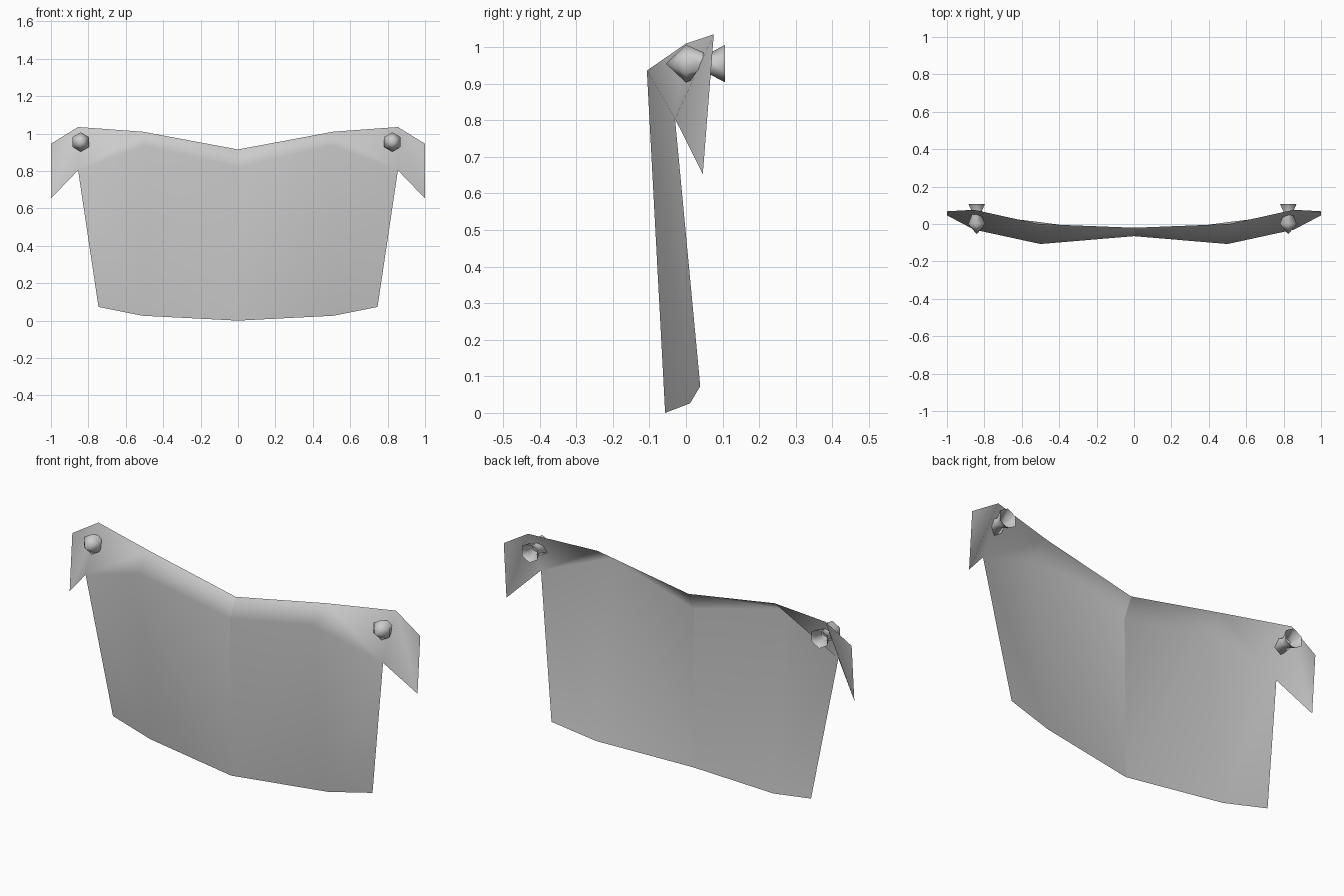
import bpy, bmesh, math

cube = bpy.data.objects.get("Cube")
if cube:
    bpy.data.objects.remove(cube, do_unlink=True)


def make_material(name, rgb):
    mat = bpy.data.materials.new(name)
    mat.use_nodes = True
    mat.diffuse_color = (*rgb, 1)
    mat.node_tree.nodes["Principled BSDF"].inputs["Base Color"].default_value = (*rgb, 1)
    return mat


grey = make_material("plain grey", (0.6, 0.6, 0.6))


def finish(name, bm):
    mesh = bpy.data.meshes.new(name)
    bm.to_mesh(mesh)
    bm.free()
    mesh.materials.append(grey)
    mesh.shade_smooth()
    obj = bpy.data.objects.new(name, mesh)
    bpy.context.collection.objects.link(obj)
    return obj


# Hanging cloth: half the sheet as rows from the centre outwards
top_hem = [(0, -0.02, 0.915), (0.51, 0, 1.01), (0.855, 0.076, 1.035), (1, 0.068, 0.945)]
fold = [(0, -0.065, 0.82), (0.5, -0.107, 0.936), (0.855, -0.03, 0.804), (1, 0.046, 0.653)]
low_hem = [(0, -0.057, 0), (0.51, 0.011, 0.026), (0.746, 0.039, 0.073)]
bm = bmesh.new()
top, mid, low = [[bm.verts.new(p) for p in row] for row in (top_hem, fold, low_hem)]
for i in range(len(top) - 1):  # folded flap along the top
    bm.faces.new((top[i], mid[i], mid[i + 1]))
    bm.faces.new((top[i], mid[i + 1], top[i + 1]))
for i in range(len(low) - 1):  # hanging panel
    bm.faces.new((mid[i], low[i], mid[i + 1]))
    bm.faces.new((low[i], low[i + 1], mid[i + 1]))
cloth = finish("cloth", bm)
mirror = cloth.modifiers.new("Mirror", 'MIRROR')
mirror.use_mirror_merge = False  # keeps the crease down the middle
weighted = cloth.modifiers.new("Weighted Normal", 'WEIGHTED_NORMAL')
weighted.mode = 'FACE_AREA'

# Push pins: six-sided turned profile (radius, y), pointed in front, hollow behind
SIDES = 6
profile = [(0.052, 0), (0.026, 0.058), (0.051, 0.107)]
for side, x in (("left", 0.825), ("right", -0.841)):
    bm = bmesh.new()
    rings = []
    for r, y in profile:
        angles = [math.tau * k / SIDES for k in range(SIDES)]
        rings.append([bm.verts.new((x + r * math.sin(a), y, 0.955 + r * math.cos(a)))
                      for a in angles])
    tip = bm.verts.new((x, -0.055, 0.955))
    for k in range(SIDES):
        n = (k + 1) % SIDES
        bm.faces.new((tip, rings[0][k], rings[0][n]))
        for a, b in zip(rings, rings[1:]):
            bm.faces.new((a[k], b[k], b[n], a[n]))
    bmesh.ops.recalc_face_normals(bm, faces=bm.faces)
    finish(side + "_pin", bm)
